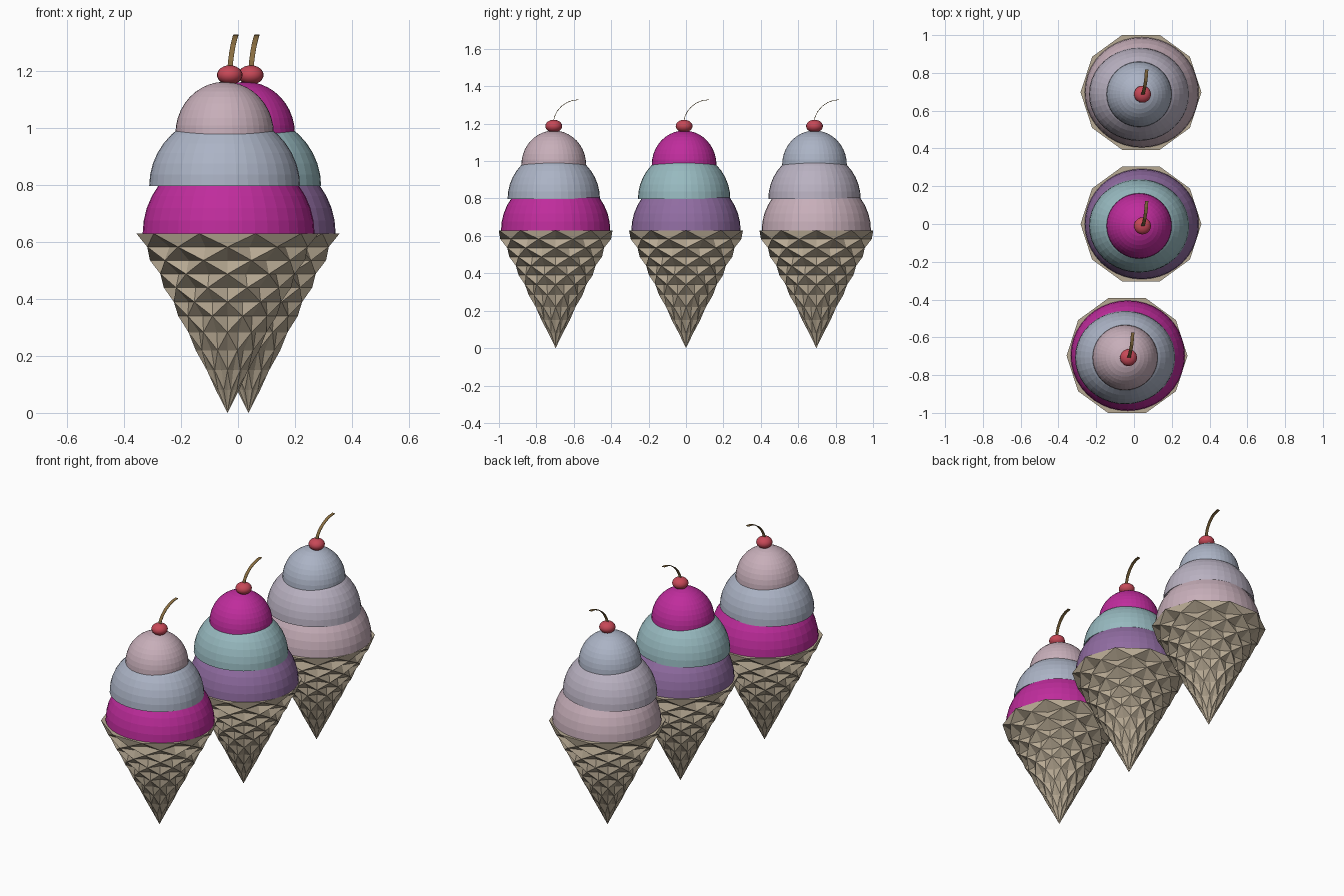
import bpy, bmesh
from math import sin, cos, pi, tau
from mathutils import Vector

if "Cube" in bpy.data.objects:
    bpy.data.objects.remove(bpy.data.objects["Cube"])


def material(name, rgb):
    m = bpy.data.materials.new(name)
    m.diffuse_color = [(c / 255) ** 2.2 for c in rgb] + [1]
    m.use_nodes = True
    m.node_tree.nodes["Principled BSDF"].inputs["Base Color"].default_value = m.diffuse_color
    return m


MATS = {n: material(n, c) for n, c in {
    "magenta": (190, 48, 155), "blue_grey": (170, 178, 196), "pink": (198, 173, 184),
    "purple": (143, 108, 160), "teal": (150, 184, 190), "lilac": (184, 176, 192),
    "cherry_red": (198, 74, 88), "stem_brown": (135, 108, 66), "wafer": (182, 168, 146)}.items()}


def finish(bm, name, mat, loc):
    bmesh.ops.recalc_face_normals(bm, faces=bm.faces)
    me = bpy.data.meshes.new(name)
    bm.to_mesh(me)
    bm.free()
    me.materials.append(MATS[mat])
    ob = bpy.data.objects.new(name, me)
    ob.location = loc
    bpy.context.collection.objects.link(ob)
    return ob


# Wafer cone: staggered ten-point rings, each diamond dented at its centre
def wafer_cone(name, loc):
    n = 10
    levels = [0.63, 0.583, 0.536, 0.488, 0.44, 0.39, 0.34, 0.283, 0.22, 0.15, 0.08]
    bm = bmesh.new()

    def vert(k, i, r):
        a = tau * (i + 0.5 * (k % 2)) / n
        return bm.verts.new((r * cos(a), r * sin(a), levels[k]))

    rings = [[vert(k, i, z * 0.508) for i in range(n)] for k, z in enumerate(levels)]
    tip = bm.verts.new((0, 0, 0))
    bm.faces.new(rings[0])
    last = len(levels) - 1
    for k, ring in enumerate(rings):
        for i in range(n):
            a, b = ring[i], ring[(i + 1) % n]
            j = (i + k % 2) % n
            low = rings[k + 1][(i + k % 2) % n] if k < last else tip
            if k == 0:
                bm.faces.new((a, b, low))
                continue
            up = rings[k - 1][j]
            mid = vert(k, i + 0.5, levels[k] * 0.508 * 0.85)
            loop = [up, a, low, b]
            for p, q in zip(loop, loop[1:] + loop[:1]):
                bm.faces.new((p, q, mid))
    return finish(bm, name, "wafer", loc)


# Scoop: closed dome
def scoop(name, mat, loc, rx, ry, h):
    bm = bmesh.new()
    bmesh.ops.create_uvsphere(bm, u_segments=40, v_segments=20, radius=1)
    res = bmesh.ops.bisect_plane(bm, geom=bm.verts[:] + bm.edges[:] + bm.faces[:],
                                 plane_co=(0, 0, 0), plane_no=(0, 0, -1), clear_outer=True)
    bmesh.ops.holes_fill(bm, edges=[e for e in bm.edges if e.is_boundary], sides=0)
    bmesh.ops.scale(bm, vec=(rx, ry, h), verts=bm.verts)
    return finish(bm, name, mat, loc)


# Cherry: squashed ball
def cherry(name, loc):
    bm = bmesh.new()
    bmesh.ops.create_uvsphere(bm, u_segments=20, v_segments=12, radius=0.045)
    bmesh.ops.scale(bm, vec=(1, 1, 0.75), verts=bm.verts)
    for f in bm.faces:
        f.smooth = True
    return finish(bm, name, "cherry_red", loc)


# Stem: thin ribbon bending backward
def stem(name, loc):
    path = [(0.008, -0.008, 1.20), (0.011, -0.002, 1.235), (0.015, 0.012, 1.265),
            (0.02, 0.036, 1.293), (0.025, 0.065, 1.313), (0.028, 0.095, 1.324), (0.03, 0.127, 1.328)]
    bm = bmesh.new()
    rows = [[bm.verts.new((x + s * 0.009, y, z)) for s in (-1, 1)] for x, y, z in path]
    for p, q in zip(rows, rows[1:]):
        bm.faces.new((p[0], p[1], q[1], q[0]))
    ob = finish(bm, name, "stem_brown", loc)
    mod = ob.modifiers.new("thickness", "SOLIDIFY")
    mod.thickness = 0.003
    mod.offset = 0


# Three ice creams in a row
ROW = [("front", -0.037, -0.697, ("magenta", "blue_grey", "pink")),
       ("middle", 0.037, 0.0, ("purple", "teal", "magenta")),
       ("back", 0.037, 0.697, ("pink", "lilac", "blue_grey"))]
for tag, x, y, (c1, c2, c3) in ROW:
    wafer_cone(tag + "_cone", (x, y, 0))
    scoop(tag + "_bottom_scoop", c1, (x + 0.004, y, 0.63), 0.302, 0.292, 0.292)
    scoop(tag + "_middle_scoop", c2, (x - 0.01, y - 0.01, 0.797), 0.265, 0.247, 0.255)
    scoop(tag + "_top_scoop", c3, (x - 0.01, y - 0.01, 0.98), 0.173, 0.173, 0.183)
    cherry(tag + "_cherry", (x + 0.008, y - 0.01, 1.187))
    stem(tag + "_cherry_stem", (x, y - 0.005, 0))
